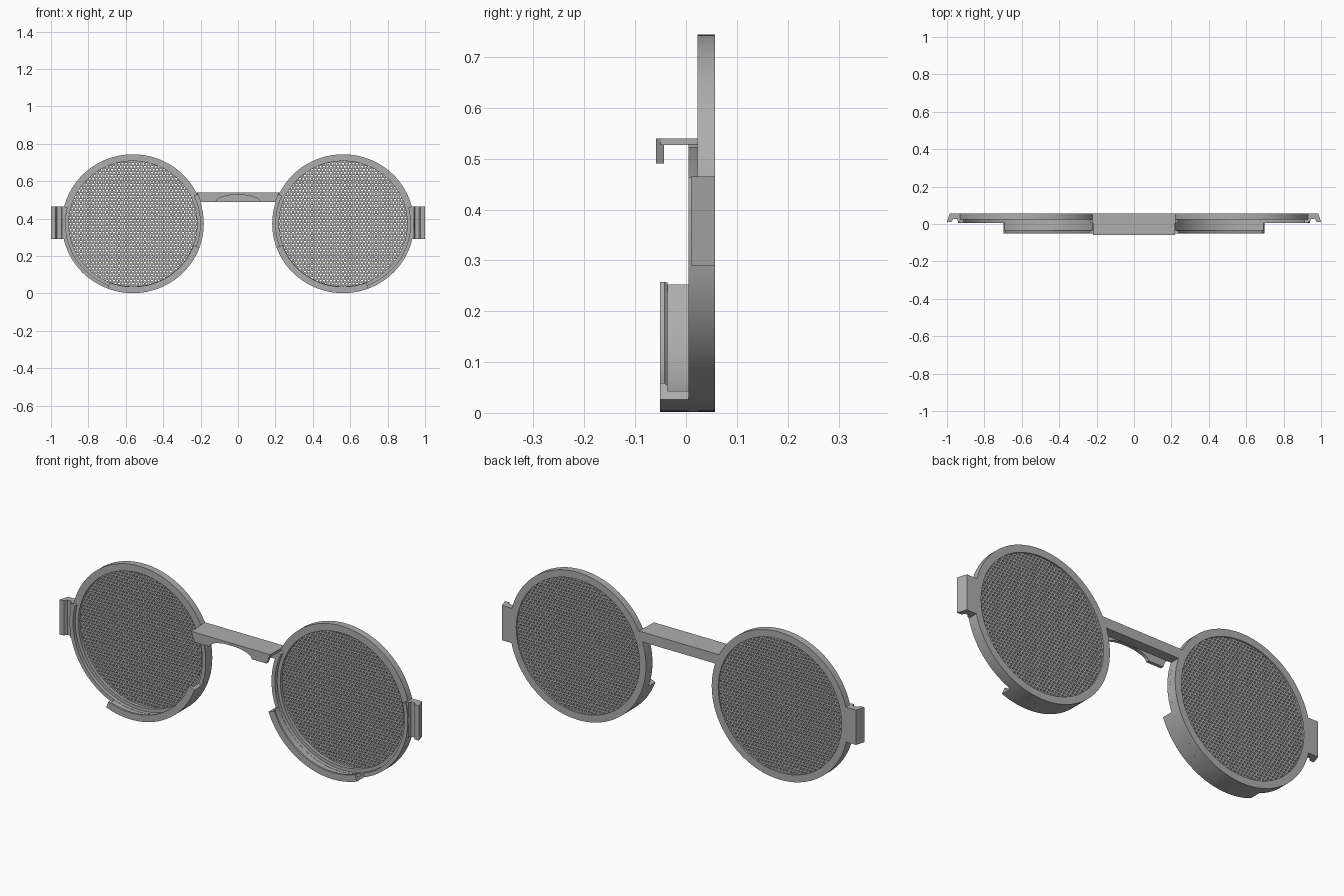
import bpy, bmesh, math

if "Cube" in bpy.data.objects:
    bpy.data.objects.remove(bpy.data.objects["Cube"])

CX, CZ = 0.562, 0.373      # lens centre
A, B = 0.379, 0.371        # rim half width and half height

grey = bpy.data.materials.new("frame grey")
grey.diffuse_color = (0.42, 0.42, 0.42, 1)
grey.use_nodes = True
grey.node_tree.nodes["Principled BSDF"].inputs["Base Color"].default_value = grey.diffuse_color


def finish(name, bm, mirror=True, smooth=True):
    bmesh.ops.recalc_face_normals(bm, faces=bm.faces)
    me = bpy.data.meshes.new(name)
    bm.to_mesh(me)
    bm.free()
    me.materials.append(grey)
    ob = bpy.data.objects.new(name, me)
    bpy.context.collection.objects.link(ob)
    if mirror:
        ob.modifiers.new("mirror", 'MIRROR')
    if smooth:
        bpy.ops.object.select_all(action='DESELECT')
        ob.select_set(True)
        bpy.context.view_layer.objects.active = ob
        bpy.ops.object.shade_smooth_by_angle(angle=math.radians(30))
    return ob


def sweep(name, profile, start=0, end=360, step=3):
    """Sweep (radial offset, y) profile along the rim ellipse, angles in degrees."""
    full = end - start >= 360
    n = round((end - start) / step)
    bm = bmesh.new()
    rings = []
    for i in range(n if full else n + 1):
        t = math.radians(start + (end - start) * i / n)
        rings.append([bm.verts.new((CX + (A + o) * math.cos(t), y,
                                    CZ + (B + o) * math.sin(t))) for o, y in profile])
    k = len(profile)
    for i in range(n):
        r, s = rings[i], rings[(i + 1) % len(rings)]
        for j in range(k):
            bm.faces.new((r[j], r[(j + 1) % k], s[(j + 1) % k], s[j]))
    if not full:
        bm.faces.new(rings[0])
        bm.faces.new(rings[-1])
    return finish(name, bm)


def extrude(name, pts, vec, mirror):
    """Extrude a closed 3D outline along vec."""
    bm = bmesh.new()
    f = bm.faces.new([bm.verts.new(p) for p in pts])
    g = bmesh.ops.extrude_face_region(bm, geom=[f])
    bmesh.ops.translate(bm, vec=vec, verts=[v for v in g['geom'] if isinstance(v, bmesh.types.BMVert)])
    return finish(name, bm, mirror)


# Rims: full back ring, deeper lower front wall, and the lower hook with its lip
sweep("rim", [(0, 0.023), (0, 0.057), (-0.036, 0.057), (-0.036, 0.023)])
sweep("lower_rim_wall", [(0, 0.005), (0, 0.024), (-0.019, 0.024), (-0.019, 0.005)], 155, 374)
sweep("lower_hook", [(0, 0.006), (0, -0.051), (-0.034, -0.051), (-0.034, -0.042),
                     (-0.028, -0.036), (-0.018, -0.036), (-0.018, 0.006)], 200, 291)

# Perforated lens plate: hexagonal cells, each with a round-ish hole
PITCH, HOLE, Y0, Y1 = 0.0185, 0.0056, 0.038, 0.050
ROW = PITCH * math.sqrt(3) / 2
bm = bmesh.new()
for r in range(-24, 25):
    for c in range(-24, 25):
        x, z = (c + 0.5 * (r % 2)) * PITCH, r * ROW
        if (x / (A - 0.024)) ** 2 + (z / (B - 0.024)) ** 2 > 1:
            continue
        loops = []
        for rad, y in ((PITCH / math.sqrt(3), Y0), (HOLE, Y0), (HOLE, Y1), (PITCH / math.sqrt(3), Y1)):
            loops.append([bm.verts.new((CX + x + rad * math.sin(k * math.pi / 3), y,
                                        CZ + z + rad * math.cos(k * math.pi / 3))) for k in range(6)])
        for p, q in zip(loops, loops[1:]):
            for k in range(6):
                m = (k + 1) % 6
                bm.faces.new((p[k], p[m], q[m], q[k]))
bmesh.ops.remove_doubles(bm, verts=bm.verts, dist=0.0005)
finish("perforated_lens", bm, smooth=False)

# Outer side tabs with a shallow front groove
tab = [(0.925, 0.057), (0.985, 0.057), (1.0, 0.010), (0.976, 0.010),
       (0.968, 0.026), (0.945, 0.026), (0.941, 0.010), (0.925, 0.010)]
extrude("side_tab", [(x, y, 0.29) for x, y in tab], (0, 0, 0.175), True)

# Bridge channel: back bar, top plate and arched front lip
def box(name, w, y0, y1, z0, z1):
    extrude(name, [(-w, y0, z0), (w, y0, z0), (w, y0, z1), (-w, y0, z1)], (0, y1 - y0, 0), False)

box("bridge_back_bar", 0.222, 0.006, 0.057, 0.49, 0.54)
box("bridge_top_plate", 0.22, -0.05, 0.01, 0.527, 0.54)
arch = [(0.118 * math.cos(math.pi * i / 16), 0.49 + 0.038 * math.sin(math.pi * i / 16)) for i in range(17)]
lip = [(-0.22, 0.54), (0.22, 0.54), (0.2, 0.49)] + arch + [(-0.2, 0.49)]
extrude("bridge_front_lip", [(x, -0.059, z) for x, z in lip], (0, 0.016, 0), False)
